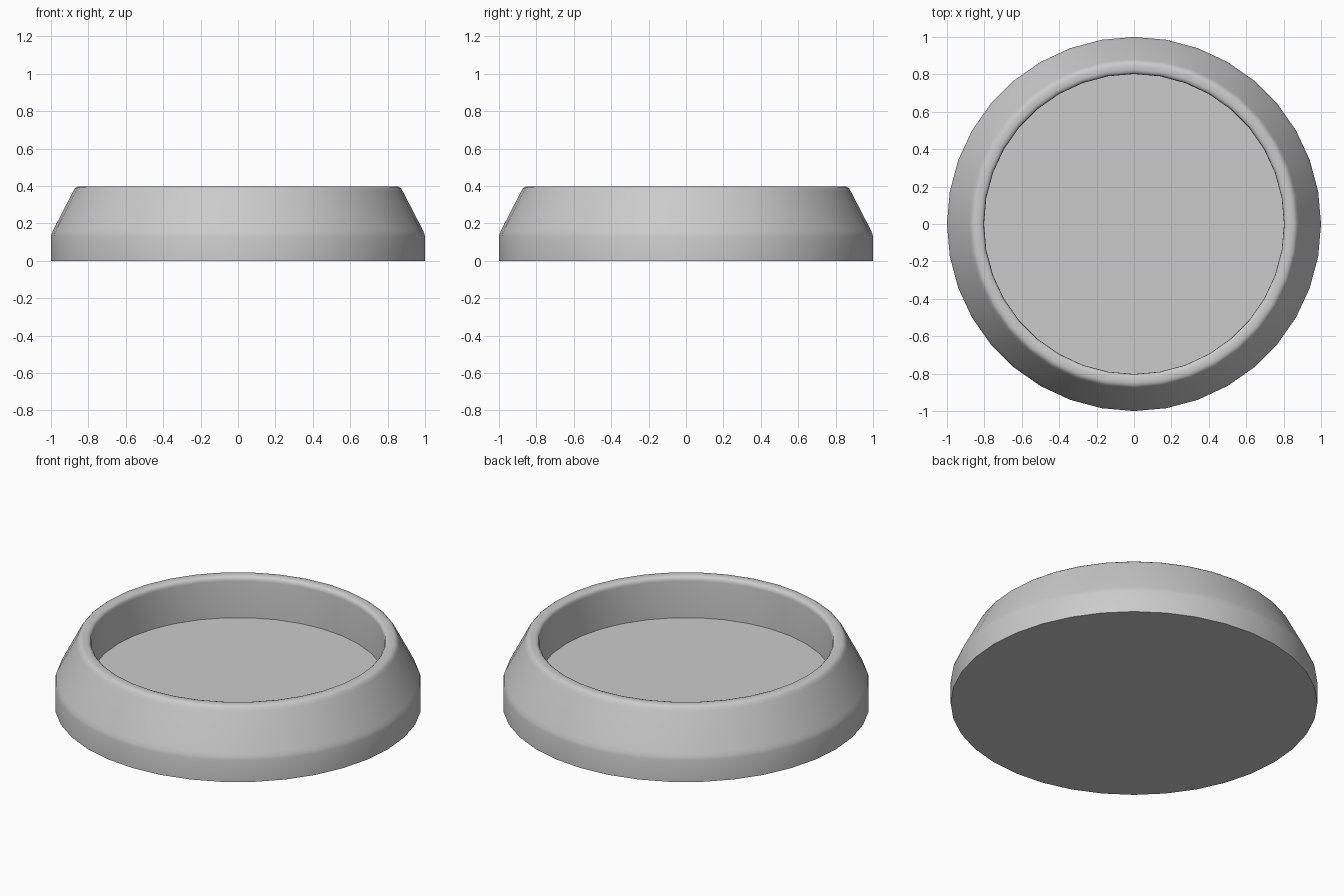
import bpy, bmesh, math

if "Cube" in bpy.data.objects:
    bpy.data.objects.remove(bpy.data.objects["Cube"])

SEGMENTS = 36

# Half profile of the dish (radius, height), from base centre round to recess centre
profile = [
    (0.0, 0.0), (1.0, 0.0), (1.0, 0.13), (0.995, 0.148), (0.986, 0.168),
    (0.882, 0.37), (0.873, 0.386), (0.862, 0.395), (0.848, 0.398),
    (0.825, 0.398), (0.812, 0.394), (0.804, 0.385), (0.802, 0.37),
    (0.802, 0.15), (0.0, 0.15),
]

# Spin the profile into a closed solid
bm = bmesh.new()
verts = [bm.verts.new((r, 0, z)) for r, z in profile]
edges = [bm.edges.new(pair) for pair in zip(verts, verts[1:])]
bmesh.ops.spin(bm, geom=verts + edges, cent=(0, 0, 0), axis=(0, 0, 1),
               angle=math.tau, steps=SEGMENTS, use_merge=True)
bmesh.ops.remove_doubles(bm, verts=bm.verts[:], dist=1e-5)
bmesh.ops.recalc_face_normals(bm, faces=bm.faces[:])

mesh = bpy.data.meshes.new("round_dish")
bm.to_mesh(mesh)
bm.free()
dish = bpy.data.objects.new("round_dish", mesh)
bpy.context.collection.objects.link(dish)

# Smooth sides with crisp base and recess edges
bpy.context.view_layer.objects.active = dish
dish.select_set(True)
bpy.ops.object.shade_smooth_by_angle(angle=math.radians(40))
